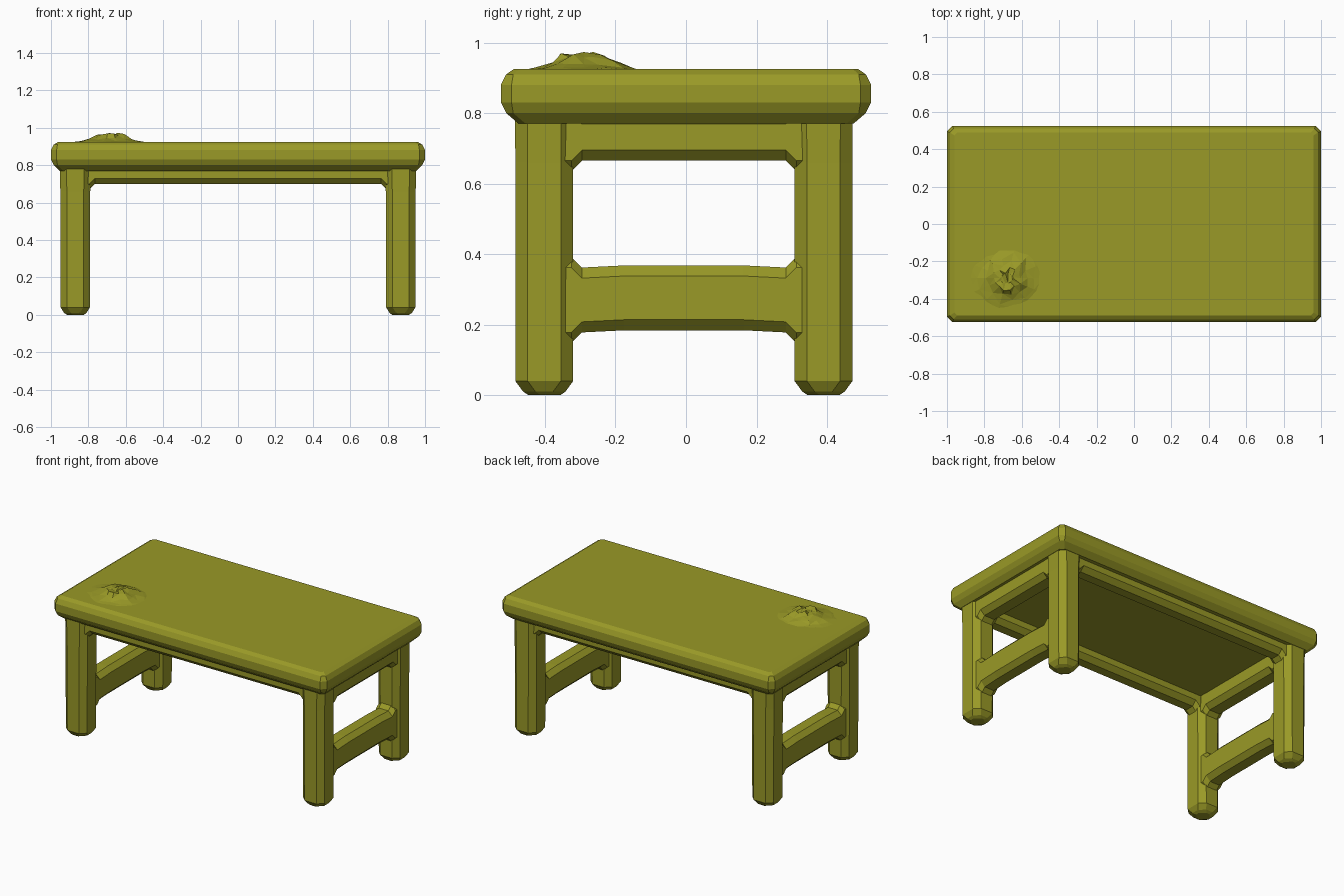
import bpy, bmesh, math, random
from mathutils import Vector

cube = bpy.data.objects.get("Cube")
if cube:
    bpy.data.objects.remove(cube, do_unlink=True)

olive = bpy.data.materials.new("olive wood")
olive.use_nodes = True
COLOUR = (0.32, 0.32, 0.02, 1)
olive.diffuse_color = COLOUR
olive.node_tree.nodes["Principled BSDF"].inputs["Base Color"].default_value = COLOUR


def finish(name, bm):
    bmesh.ops.recalc_face_normals(bm, faces=bm.faces)
    mesh = bpy.data.meshes.new(name)
    bm.to_mesh(mesh)
    bm.free()
    mesh.materials.append(olive)
    obj = bpy.data.objects.new(name, mesh)
    bpy.context.collection.objects.link(obj)
    return obj


def loft(name, axis, sections):
    """Skin chamfered rectangles along an axis.
    Each section: centre, half size u, half size v, chamfer."""
    u, v = {"x": ((0, 1, 0), (0, 0, 1)), "y": ((1, 0, 0), (0, 0, 1)),
            "z": ((1, 0, 0), (0, 1, 0))}[axis]
    u, v = Vector(u), Vector(v)
    bm = bmesh.new()
    rings = []
    for centre, a, b, c in sections:
        outline = [(a, c - b), (a, b - c), (a - c, b), (c - a, b),
                   (-a, b - c), (-a, c - b), (c - a, -b), (a - c, -b)]
        rings.append([bm.verts.new(Vector(centre) + u * p + v * q) for p, q in outline])
    for low, high in zip(rings, rings[1:]):
        for i in range(8):
            j = (i + 1) % 8
            bm.faces.new((low[i], low[j], high[j], high[i]))
    bm.faces.new(rings[0])
    bm.faces.new(rings[-1])
    return finish(name, bm)


# Thick rounded slab
loft("table_top", "z", [((0, 0, z), a, b, c) for z, a, b, c in (
    (0.77, 0.955, 0.475, 0.02), (0.80, 0.985, 0.51, 0.02), (0.83, 1, 0.525, 0.03),
    (0.88, 1, 0.525, 0.03), (0.91, 0.985, 0.51, 0.02), (0.925, 0.96, 0.488, 0.015))])

# Four chamfered legs with blunt feet
LEG_X, FRONT_Y, BACK_Y = 0.87, -0.402, 0.39
for side, x in (("left", LEG_X), ("right", -LEG_X)):
    for end, y in (("front", FRONT_Y), ("back", BACK_Y)):
        loft(f"{end}_{side}_leg", "z", [((x, y, z), a, b, 0.035) for z, a, b in (
            (0, 0.045, 0.045), (0.01, 0.06, 0.06), (0.04, 0.078, 0.082),
            (0.66, 0.08, 0.082), (0.79, 0.083, 0.083))])


def rail(name, axis, start, end, fixed, z, half_w, half_h, flare, arch=0.0):
    """Bar whose ends widen where they meet the legs."""
    def at(t, rise=0.0):
        return (t, fixed, z + rise) if axis == "x" else (fixed, t, z + rise)
    c = 0.03
    steps = [(start - 0.03, flare), (start, flare), (start + 0.03, 0)]
    inner = [(start + 0.15, arch), (end - 0.15, arch)]
    sections = [(at(t), half_w, half_h + f, c) for t, f in steps]
    sections += [(at(t, rise), half_w, half_h, c) for t, rise in inner]
    sections += [(at(t), half_w, half_h + f, c)
                 for t, f in ((end - 0.03, 0), (end, flare), (end + 0.03, flare))]
    return loft(name, axis, sections)


# Aprons below the slab and low stretchers between the end legs
for side, x in (("left", LEG_X), ("right", -LEG_X)):
    rail(f"{side}_apron", "y", -0.325, 0.313, x, 0.732, 0.068, 0.067, 0.03)
    rail(f"{side}_stretcher", "y", -0.325, 0.313, x, 0.27, 0.065, 0.092, 0.03, 0.006)
for end, y in (("front", FRONT_Y), ("back", BACK_Y)):
    rail(f"{end}_apron", "x", -0.795, 0.795, y, 0.752, 0.06, 0.052, 0.03)

# Crumpled lump on the slab
random.seed(4)
bm = bmesh.new()
SIDES = 14
levels = ((0.22, 0.921), (0.16, 0.929), (0.115, 0.945), (0.075, 0.964), (0.035, 0.968))
rings = []
for k, (r, z) in enumerate(levels):
    ring = []
    for i in range(SIDES):
        a = math.tau * i / SIDES
        rr = r * random.uniform(0.85, 1.08)
        dz = random.uniform(-0.009, 0.006) if k > 1 else 0
        ring.append(bm.verts.new((-0.68 + rr * math.cos(a),
                                  -0.29 + 0.85 * rr * math.sin(a), z + dz)))
    rings.append(ring)
for low, high in zip(rings, rings[1:]):
    for i in range(SIDES):
        j = (i + 1) % SIDES
        bm.faces.new((low[i], low[j], high[j], high[i]))
bm.faces.new(rings[-1])
bm.faces.new(rings[0])
bmesh.ops.triangulate(bm, faces=bm.faces)
finish("surface_lump", bm)
